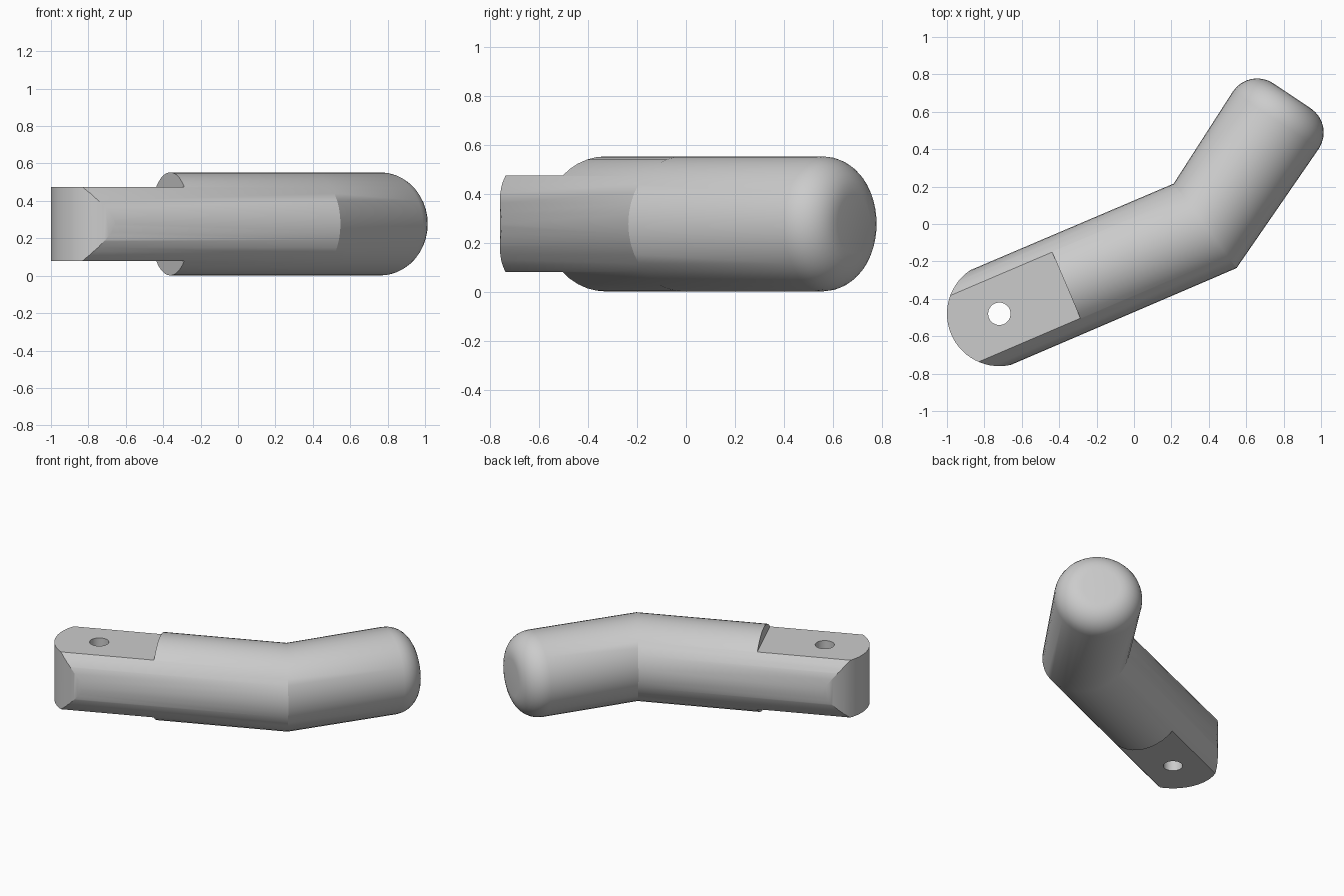
import bpy, bmesh, math
from mathutils import Vector, Matrix

cube = bpy.data.objects.get("Cube")
if cube:
    bpy.data.objects.remove(cube)

R, MID, SIDES = 0.276, 0.277, 40
PIN = Vector((-0.72, -0.48, MID))
ELBOW = Vector((0.38, -0.01, MID))
TIP = Vector((0.845, 0.685, MID))
FILLET = 0.155
UP = Vector((0, 0, 1))
long_dir = (ELBOW - PIN).normalized()
short_dir = (TIP - ELBOW).normalized()

grey = bpy.data.materials.new("plain grey")
grey.use_nodes = True
grey.diffuse_color = (0.6, 0.6, 0.6, 1)
grey.node_tree.nodes["Principled BSDF"].inputs["Base Color"].default_value = (0.6, 0.6, 0.6, 1)


def make_object(name, bm):
    bmesh.ops.recalc_face_normals(bm, faces=bm.faces)
    mesh = bpy.data.meshes.new(name)
    bm.to_mesh(mesh)
    bm.free()
    mesh.materials.append(grey)
    obj = bpy.data.objects.new(name, mesh)
    bpy.context.collection.objects.link(obj)
    return obj


def ring(bm, centre, side, height):
    angles = [math.tau * i / SIDES for i in range(SIDES)]
    return [bm.verts.new(centre + side * math.cos(a) + UP * height * math.sin(a)) for a in angles]


# Bent round bar with a filleted far end
bm = bmesh.new()
long_side, short_side = UP.cross(long_dir), UP.cross(short_dir)
rings = [ring(bm, PIN - long_dir * 0.4, long_side * R, R),
         ring(bm, ELBOW, Vector((-0.168, 0.226, 0)), R)]
for i in range(9):
    a = math.pi / 2 * i / 8
    r = R - FILLET + FILLET * math.cos(a)
    rings.append(ring(bm, TIP - short_dir * FILLET * (1 - math.sin(a)), short_side * r, r))
for a, b in zip(rings, rings[1:]):
    for i in range(SIDES):
        j = (i + 1) % SIDES
        bm.faces.new((a[i], a[j], b[j], b[i]))
bm.faces.new(rings[0])
bm.faces.new(rings[-1])
bar = make_object("bent_bar", bm)

# Frame along the long arm, with its origin at the pin hole
frame = Matrix.Translation(PIN) @ Matrix.Rotation(math.atan2(long_dir.y, long_dir.x), 4, 'Z')


def cut(cutter, operation):
    cutter.hide_render = True
    mod = bar.modifiers.new(cutter.name, 'BOOLEAN')
    mod.operation, mod.object, mod.solver = operation, cutter, 'EXACT'
    bpy.context.view_layer.objects.active = bar
    bpy.ops.object.modifier_apply(modifier=mod.name)
    bpy.data.objects.remove(cutter)


# Round the tongue end in plan
bm = bmesh.new()
outline = [(0, 2), (3, 2), (3, -2), (0, -2)]
for i in range(33):
    a = -math.pi / 2 - math.pi * i / 32
    outline.append((0.28 * math.cos(a), 0.28 * math.sin(a)))
face = bm.faces.new([bm.verts.new(frame @ Vector((x, y, -1))) for x, y in outline])
solid = bmesh.ops.extrude_face_region(bm, geom=[face])
bmesh.ops.translate(bm, vec=UP * 2, verts=[v for v in solid["geom"] if isinstance(v, bmesh.types.BMVert)])
cut(make_object("end_rounder", bm), 'INTERSECT')

# Flats above and below the tongue
for sign in (1, -1):
    bm = bmesh.new()
    place = frame @ Matrix.Translation((-0.111, 0, sign * 0.397)) @ Matrix.Diagonal((1, 1, 0.4, 1))
    bmesh.ops.create_cube(bm, size=1, matrix=place)
    cut(make_object("flat_cutter", bm), 'DIFFERENCE')

# Pin hole
bm = bmesh.new()
bmesh.ops.create_cone(bm, cap_ends=True, segments=32, radius1=0.06, radius2=0.06, depth=2, matrix=frame)
cut(make_object("hole_cutter", bm), 'DIFFERENCE')

bpy.ops.object.select_all(action='DESELECT')
bar.select_set(True)
bpy.context.view_layer.objects.active = bar
bpy.ops.object.shade_smooth_by_angle(angle=math.radians(25))
